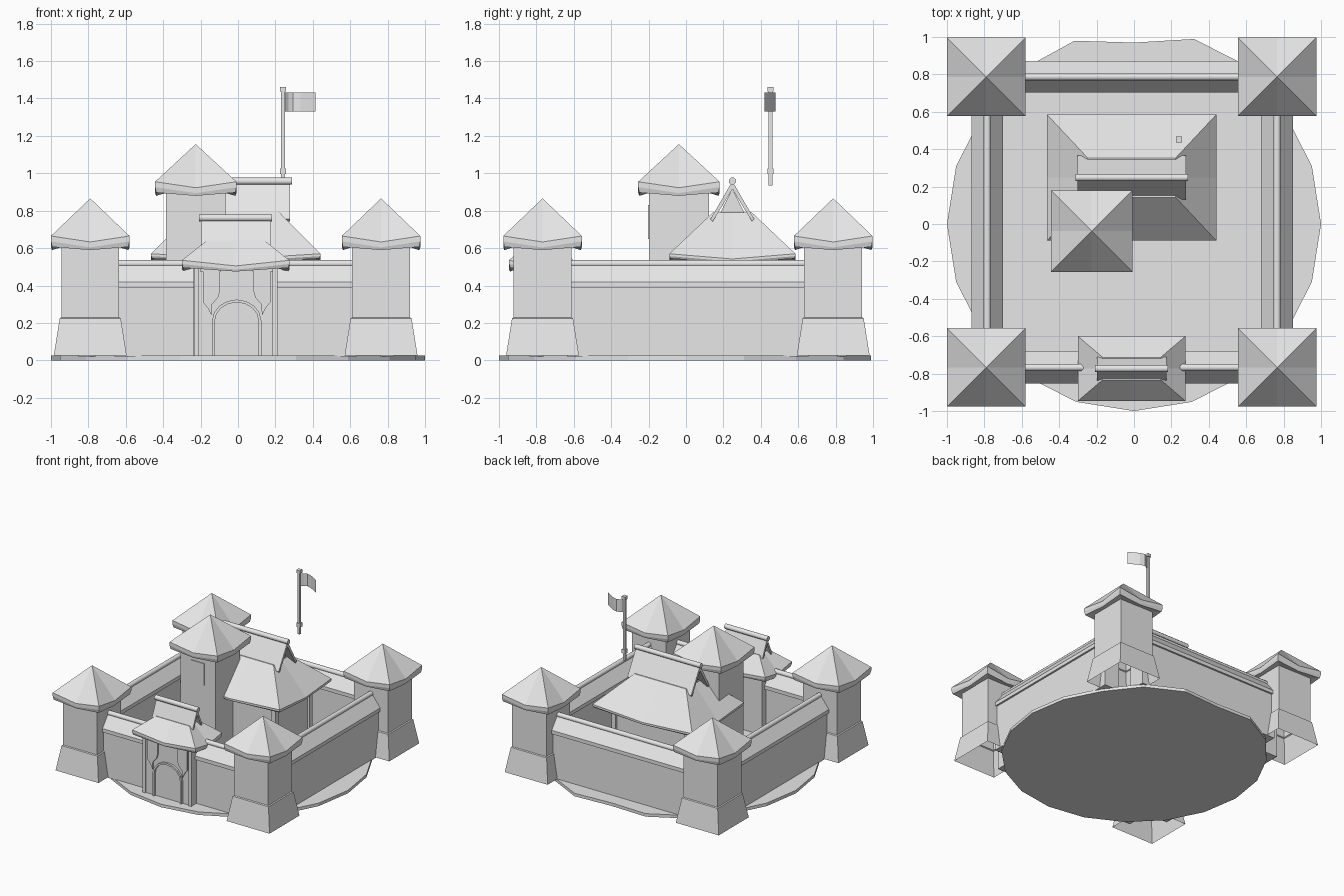
import bpy, bmesh, math
from mathutils import Vector

if "Cube" in bpy.data.objects:
    bpy.data.objects.remove(bpy.data.objects["Cube"])

stone = bpy.data.materials.new("light_grey_stone")
stone.diffuse_color = (0.8, 0.8, 0.8, 1)
stone.use_nodes = True
stone.node_tree.nodes["Principled BSDF"].inputs["Base Color"].default_value = stone.diffuse_color
CX = -0.0125


def make(name, verts, faces, fix=True):
    me = bpy.data.meshes.new(name)
    me.from_pydata(verts, [], faces)
    me.materials.append(stone)
    if fix:
        bm = bmesh.new()
        bm.from_mesh(me)
        bmesh.ops.recalc_face_normals(bm, faces=bm.faces)
        bm.to_mesh(me)
        bm.free()
    ob = bpy.data.objects.new(name, me)
    bpy.context.collection.objects.link(ob)
    return ob


def loft(name, rings, bottom=True, top=True):
    """Skin a stack of equal-length rings."""
    n = len(rings[0])
    verts = [p for r in rings for p in r]
    faces = [(k * n + i, k * n + (i + 1) % n, (k + 1) * n + (i + 1) % n, (k + 1) * n + i)
             for k in range(len(rings) - 1) for i in range(n)]
    if bottom:
        faces.append(tuple(range(n))[::-1])
    if top:
        faces.append(tuple(range(len(verts) - n, len(verts))))
    return make(name, verts, faces)


def rect(cx, cy, hx, hy, z):
    return [(cx - hx, cy - hy, z), (cx + hx, cy - hy, z), (cx + hx, cy + hy, z), (cx - hx, cy + hy, z)]


def box(name, x0, x1, y0, y1, z0, z1):
    c = ((x0 + x1) / 2, (y0 + y1) / 2, (x1 - x0) / 2, (y1 - y0) / 2)
    return loft(name, [rect(*c, z0), rect(*c, z1)])


def ring8(cx, cy, hx, hy, zc, zm):
    """Rectangle with corner height zc and side-middle height zm."""
    pts = [(-1, -1), (0, -1), (1, -1), (1, 0), (1, 1), (0, 1), (-1, 1), (-1, 0)]
    return [(cx + a * hx, cy + b * hy, zc if a and b else zm) for a, b in pts]


def sagging_roof(name, cx, cy, hx, hy, z, sag, fascia, top, wall):
    """Hipped roof with eaves dipping at the middle; top = (hx, hy, z), wall = (hx, hy)."""
    rings = [ring8(cx, cy, wall[0], wall[1], z - 2 * fascia, z - 2 * fascia),
             ring8(cx, cy, hx - .006, hy - .006, z - 2 * fascia, z - sag - 1.5 * fascia),
             ring8(cx, cy, hx, hy, z - fascia, z - sag - fascia),
             ring8(cx, cy, hx, hy, z, z - sag),
             ring8(cx, cy, top[0], top[1], top[2], top[2])]
    return loft(name, rings, bottom=False)


def rod(name, a, b, r, n=8):
    a, b = Vector(a), Vector(b)
    q = (b - a).to_track_quat('Z', 'Y')
    circ = [q @ Vector((r * math.cos(t), r * math.sin(t), 0))
            for t in [(i + .5) * math.tau / n for i in range(n)]]
    ob = loft(name, [[tuple(a + c) for c in circ], [tuple(b + c) for c in circ]])
    bpy.ops.object.select_all(action='DESELECT')
    ob.select_set(True)
    bpy.context.view_layer.objects.active = ob
    bpy.ops.object.shade_smooth_by_angle(angle=math.radians(50))
    return ob


def prism(name, profile, a, b, axis):
    """Extrude a (side, z) profile along x or y from a to b."""
    f = (lambda s, t, z: (t, s, z)) if axis == 'x' else (lambda s, t, z: (s, t, z))
    return loft(name, [[f(s, t, z) for s, z in profile] for t in (a, b)])


def gable(name, cx, cy, hx, hy, z0, z1, core):
    """Ridge roof above a hipped skirt: two thin slopes, an inner core and a round ridge."""
    th = .025
    prism(name + "_slopes", [(cy - hy, z0), (cy, z1), (cy + hy, z0), (cy + hy - .012, z0 - .012),
                             (cy, z1 - th * 1.7), (cy - hy + .012, z0 - .012)], cx - hx, cx + hx, 'x')
    prism(name + "_core", [(cy - hy + .02, z0 - .03), (cy, z1 - .04), (cy + hy - .02, z0 - .03)],
          cx - core, cx + core, 'x')
    rod(name + "_ridge", (cx - hx - .01, cy, z1), (cx + hx + .01, cy, z1), .02)


def arch_frame(name, cx, y0, y1, z0, spring, r_in, r_out, rise):
    """Arched door surround."""
    def path(r, extra):
        arc = [(cx - r * math.cos(t), spring + (rise + extra) * math.sin(t))
               for t in [i * math.pi / 8 for i in range(9)]]
        return [(cx - r, z0)] + arc + [(cx + r, z0)]
    inner, outer = path(r_in, 0), path(r_out, r_out - r_in)
    rings = [[(i[0], y0, i[1]), (o[0], y0, o[1]), (o[0], y1, o[1]), (i[0], y1, i[1])]
             for i, o in zip(inner, outer)]
    loft(name, rings)


# ground disc
radii = {5: .97, 4: 1.04, 6: 1.03, 3: 1.04, 7: 1.02}
disc = [(radii.get(i, 1) * math.cos(i * math.tau / 20), radii.get(i, 1) * math.sin(i * math.tau / 20))
        for i in range(20)]
loft("ground_disc", [[(x, min(y, 1), z) for x, y in disc] for z in (0, .025)])

# corner towers
for tx, sx in ((-.79, "left"), (.765, "right")):
    for ty, sy in ((-.767, "front"), (.787, "back")):
        loft(f"corner_tower_{sy}_{sx}",
             [rect(tx, ty, h, h, z) for h, z in ((.195, .025), (.163, .225), (.155, .23), (.155, .62))],
             bottom=False)
        sagging_roof(f"corner_tower_roof_{sy}_{sx}", tx, ty, .21, .21, .665, .032, .029,
                     (.001, .001, .865), (.15, .15))


# curtain walls with tiled caps and round ridges
def wall(name, s, a, b, axis):
    prof = [(-.07, .02), (-.07, .39), (-.085, .39), (-.085, .42), (-.015, .51),
            (.015, .51), (.085, .42), (.085, .39), (.07, .39), (.07, .02)]
    prism(name, [(s + o, z) for o, z in prof], a, b, axis)
    p = ((a, s, .517), (b, s, .517)) if axis == 'x' else ((s, a, .517), (s, b, .517))
    rod(name + "_ridge", *p, .02)


wall("front_wall", -.767, -.66, .635, 'x')
wall("back_wall", .787, -.66, .635, 'x')
wall("left_wall", -.785, -.635, .655, 'y')
wall("right_wall", .765, -.635, .655, 'y')

# gatehouse
GY = -.773
box("gatehouse", CX - .225, CX + .22, -.895, -.65, .02, .5)
sagging_roof("gatehouse_roof", CX, GY, .2875, .173, .535, .03, .02, (.155, .06, .64), (.215, .115))
gable("gatehouse_gable", CX, GY, .185, .063, .62, .762, .15)
arch_frame("gate_arch", -.007, -.912, -.89, .025, .21, .117, .132, .1)
for s in (-1, 1):
    # side bracket that tapers down to the arch
    prof = [(.18, .48), (.18, .31), (.155, .28), (.135, .24), (.132, .30), (.10, .335), (.09, .37), (.09, .48)]
    prism("gate_bracket", [(-.007 + s * x, z) for x, z in prof], -.908, -.89, 'y')
    x = -.007 + s * .14
    box("gate_bracket_cap", x - .055, x + .055, -.915, -.89, .475, .49)
    x = CX + s * .21
    box("gate_pilaster", x - .014, x + .014, -.905, -.89, .025, .49)

# main hall
HY = .248
box("hall", CX - .33, CX + .33, HY - .22, HY + .22, .02, .53)
for a in (-1, 1):
    for b in (-1, 1):
        x, y = CX + a * .33, HY + b * .22
        box("hall_corner_post", x - .02, x + .02, y - .02, y + .02, .025, .53)
sagging_roof("hall_roof", CX, HY, .4525, .337, .57, .028, .013, (.235, .105, .79), (.32, .21))
gable("hall_gable", CX, HY, .29, .117, .755, .958, .23)
arch_frame("hall_door_arch", .12, .012, .03, .025, .2, .08, .1, .08)

# watch tower
WX, WY = -.226, -.038
box("watch_tower", WX - .16, WX + .16, WY - .16, WY + .16, .02, .91)
sagging_roof("watch_tower_roof", WX, WY, .2175, .2175, .955, .032, .029,
             (.001, .001, 1.155), (.155, .155))
box("watch_tower_window", WX - .06, WX + .06, WY - .166, WY - .158, .65, .83)

# flag pole and waving flag
FX, FY = .241, .452
for nm, h, z0, z1 in (("flag_pole", .01, .935, 1.45), ("flag_pole_collar", .016, .995, 1.027),
                      ("flag_pole_knob", .016, 1.437, 1.462)):
    box(nm, FX - h, FX + h, FY - h, FY + h, z0, z1)
cloth = [(.25, .452), (.27, .47), (.295, .479), (.335, .468), (.375, .445), (.415, .42)]
make("flag", [(x, y, z) for z in (1.33, 1.433) for x, y in cloth],
     [(i, i + 1, i + 7, i + 6) for i in range(5)], fix=False)
